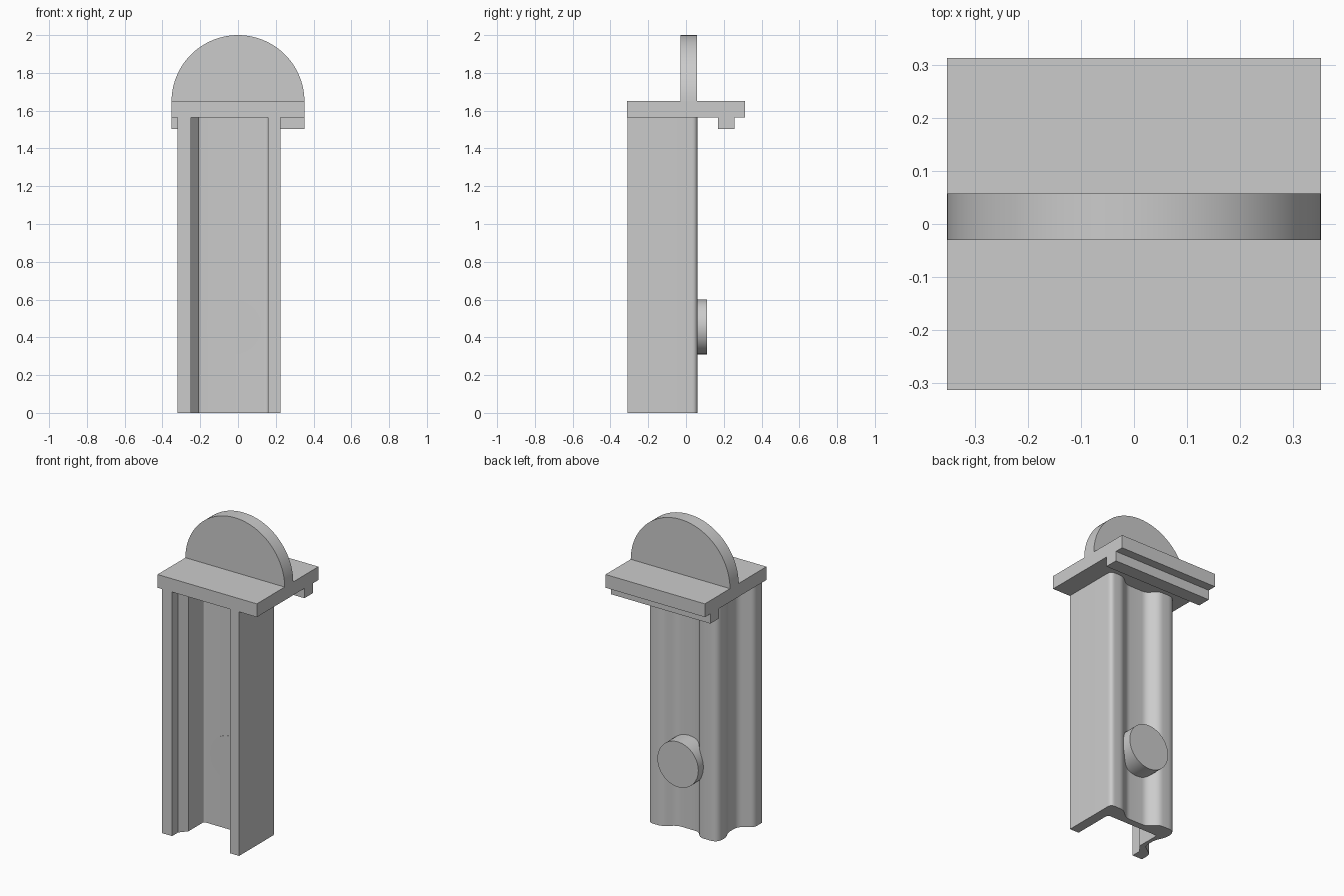
import bpy, bmesh, math
from mathutils import Vector

cube = bpy.data.objects.get("Cube")
if cube:
    bpy.data.objects.remove(cube, do_unlink=True)

gray = bpy.data.materials.new("plain_gray")
gray.use_nodes = True
COLOUR = (0.6, 0.6, 0.6, 1)
gray.diffuse_color = COLOUR
gray.node_tree.nodes["Principled BSDF"].inputs["Base Color"].default_value = COLOUR


def prism(name, outline, start, depth):
    """Extrude a closed outline of 3D points along depth."""
    bm = bmesh.new()
    face = bm.faces.new([bm.verts.new(Vector(p) + Vector(start)) for p in outline])
    side = bmesh.ops.extrude_face_region(bm, geom=[face])
    verts = [g for g in side["geom"] if isinstance(g, bmesh.types.BMVert)]
    bmesh.ops.translate(bm, vec=depth, verts=verts)
    bmesh.ops.recalc_face_normals(bm, faces=bm.faces)
    mesh = bpy.data.meshes.new(name)
    bm.to_mesh(mesh)
    bm.free()
    mesh.materials.append(gray)
    obj = bpy.data.objects.new(name, mesh)
    bpy.context.collection.objects.link(obj)
    bpy.ops.object.select_all(action="DESELECT")
    obj.select_set(True)
    bpy.context.view_layer.objects.active = obj
    bpy.ops.object.shade_smooth_by_angle(angle=math.radians(30))
    return obj


def box(name, x, y, z):
    outline = [(x[0], y[0], 0), (x[1], y[0], 0), (x[1], y[1], 0), (x[0], y[1], 0)]
    return prism(name, outline, (0, 0, z[0]), (0, 0, z[1] - z[0]))


def arc(radius, turn, steps):
    return [(radius * math.cos(turn * i / steps), 0, radius * math.sin(turn * i / steps))
            for i in range(steps + 1)]


def rounded(corners, steps=6):
    """Round each (x, y, cut) corner with a short quadratic curve."""
    out = []
    for i, (x, y, cut) in enumerate(corners):
        p = Vector((x, y, 0))
        if not cut:
            out.append(p)
            continue
        before = Vector((*corners[i - 1][:2], 0))
        after = Vector((*corners[(i + 1) % len(corners)][:2], 0))
        a = p + (before - p).normalized() * cut
        b = p + (after - p).normalized() * cut
        for k in range(steps + 1):
            t = k / steps
            out.append(a * (1 - t) ** 2 + p * (2 * t * (1 - t)) + b * t ** 2)
    return out


# Channel-shaped stem with a grooved back and a pinched side
stem = rounded([
    (0.225, -0.31, 0), (0.225, 0.06, 0.03), (0.13, 0.06, 0.03),
    (0.06, 0.0, 0.03), (-0.09, 0.0, 0.03), (-0.14, 0.06, 0.03),
    (-0.265, 0.06, 0.055), (-0.265, -0.03, 0.03), (-0.235, -0.09, 0.03),
    (-0.235, -0.18, 0.03), (-0.32, -0.24, 0.025), (-0.32, -0.31, 0),
    (-0.25, -0.31, 0), (-0.25, -0.25, 0), (-0.21, -0.20, 0),
    (-0.21, -0.045, 0.012), (0.16, -0.045, 0.02), (0.16, -0.31, 0)])
prism("stem", stem, (0, 0, 0), (0, 0, 1.566))

# Top plate with the rib below its rear edge
box("top_plate", (-0.352, 0.352), (-0.312, 0.312), (1.565, 1.65))
box("rear_rib", (-0.352, 0.352), (0.17, 0.256), (1.502, 1.566))

# Upright half disc
prism("half_disc", arc(0.352, math.pi, 48), (0, -0.03, 1.648), (0, 0.087, 0))

# Round button through the back wall
prism("button", arc(0.145, 2 * math.pi, 48)[:-1], (-0.02, -0.047, 0.455), (0, 0.158, 0))
